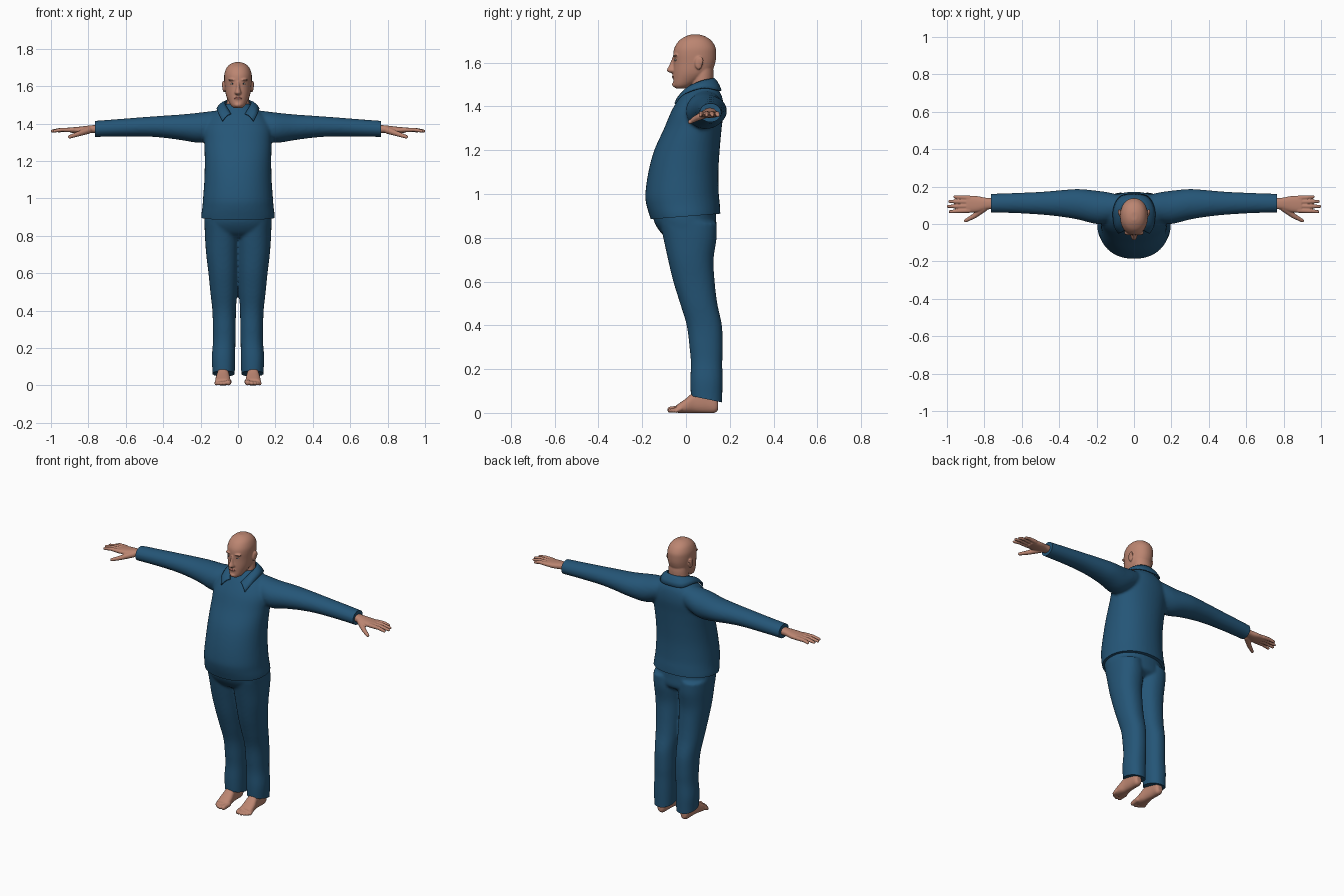
import bpy, bmesh, math
from mathutils import Vector, Matrix

if "Cube" in bpy.data.objects:
    bpy.data.objects.remove(bpy.data.objects["Cube"])


def colour(name, rgb):
    m = bpy.data.materials.new(name)
    m.diffuse_color = (*rgb, 1)
    m.use_nodes = True
    m.node_tree.nodes["Principled BSDF"].inputs["Base Color"].default_value = m.diffuse_color
    return m


BLUE = colour("blue cloth", (0.018, 0.092, 0.185))
SKIN = colour("skin", (0.50, 0.235, 0.165))
HAIR = colour("dark brown hair", (0.042, 0.031, 0.020))
LIPS = colour("lips", (0.38, 0.14, 0.11))
WHITE = colour("eye white", (0.55, 0.50, 0.46))
IRIS = colour("iris", (0.03, 0.05, 0.07))


def spline(rows, n=6):
    """Catmull-Rom through rows of numbers."""
    out = []
    for i in range(len(rows) - 1):
        p = [rows[max(0, min(len(rows) - 1, i + k))] for k in (-1, 0, 1, 2)]
        for s in range(n):
            t = s / n
            out.append([0.5 * (2 * b + (c - a) * t + (2 * a - 5 * b + 4 * c - d) * t * t
                               + (3 * b - a - 3 * c + d) * t ** 3) for a, b, c, d in zip(*p)])
    return out + [list(rows[-1])]


def loft(bm, axis, rows, power=2.0, seg=40):
    """Rows are (position on axis, min, max, min, max) in the other two axes."""
    rings = []
    for t, a0, a1, b0, b1 in spline(rows):
        ring = []
        for k in range(seg):
            w = 2 * math.pi * k / seg
            c, s = math.cos(w), math.sin(w)
            a = (a0 + a1) / 2 + (a1 - a0) / 2 * math.copysign(abs(c) ** (2 / power), c)
            b = (b0 + b1) / 2 + (b1 - b0) / 2 * math.copysign(abs(s) ** (2 / power), s)
            ring.append(bm.verts.new({"x": (t, a, b), "y": (a, t, b), "z": (a, b, t)}[axis]))
        rings.append(ring)
    for r, q in zip(rings, rings[1:]):
        for k in range(seg):
            j = (k + 1) % seg
            bm.faces.new((r[k], r[j], q[j], q[k]))
    bm.faces.new(rings[0])
    bm.faces.new(rings[-1])


def sym(rows):
    return [(z, -h, h, y0, y1) for z, h, y0, y1 in rows]


def ball(bm, c, r):
    bmesh.ops.create_uvsphere(bm, u_segments=20, v_segments=12, radius=1,
                              matrix=Matrix.Translation(c) @ Matrix.Diagonal((*r, 1)))


def capsule(bm, p, q, r0, r1):
    p, q = Vector(p), Vector(q)
    rot = (q - p).to_track_quat('Z', 'Y').to_matrix().to_4x4()
    bmesh.ops.create_cone(bm, cap_ends=True, segments=16, radius1=r0, radius2=r1,
                          depth=(q - p).length, matrix=Matrix.Translation((p + q) / 2) @ rot)
    ball(bm, p, (r0,) * 3)
    ball(bm, q, (r1,) * 3)


def mirror(bm):
    d = bmesh.ops.duplicate(bm, geom=bm.verts[:] + bm.edges[:] + bm.faces[:])["geom"]
    for v in d:
        if isinstance(v, bmesh.types.BMVert):
            v.co.x *= -1


def finish(name, bm, mats, voxel=0, smooth=4, cuts=(), lines=(), rule=None):
    """Fuse the parts, trim open ends, cut colour lines and colour by rule."""
    bmesh.ops.recalc_face_normals(bm, faces=bm.faces[:])
    me = bpy.data.meshes.new(name)
    bm.to_mesh(me)
    bm.free()
    ob = bpy.data.objects.new(name, me)
    bpy.context.collection.objects.link(ob)
    if voxel:
        m = ob.modifiers.new("fuse", 'REMESH')
        m.mode, m.voxel_size = 'VOXEL', voxel
        m = ob.modifiers.new("soften", 'SMOOTH')
        m.factor, m.iterations = 0.5, smooth
        dg = bpy.context.evaluated_depsgraph_get()
        me = bpy.data.meshes.new_from_object(ob.evaluated_get(dg))
        ob.modifiers.clear()
        ob.data = me
    b = bmesh.new()
    b.from_mesh(me)
    for co, no in cuts:
        bmesh.ops.bisect_plane(b, geom=b.verts[:] + b.edges[:] + b.faces[:], plane_co=co,
                               plane_no=no, clear_inner=True)
        bmesh.ops.holes_fill(b, edges=[e for e in b.edges if e.is_boundary], sides=0)
    for co, no in lines:
        bmesh.ops.bisect_plane(b, geom=b.verts[:] + b.edges[:] + b.faces[:], plane_co=co, plane_no=no)
    if rule:
        for f in b.faces:
            f.material_index = rule(f.calc_center_median())
    b.to_mesh(me)
    b.free()
    me.materials.clear()
    for m in mats:
        me.materials.append(m)
    return ob


# Shirt: torso and sleeves, with a V neck
bm = bmesh.new()
loft(bm, "x", [(0.06, .035, .150, 1.36, 1.475), (0.13, .01, .168, 1.32, 1.468), (0.2, .0, .178, 1.297, 1.459),
               (0.3, .024, .187, 1.311, 1.449), (0.4, .04, .18, 1.324, 1.442), (0.5, .05, .172, 1.331, 1.435),
               (0.64, .058, .166, 1.331, 1.424), (0.8, .062, .160, 1.327, 1.412)])
mirror(bm)
loft(bm, "z", sym([(.84, .192, -.145, .152), (.90, .197, -.166, .157), (.95, .191, -.181, .155),
                   (1.0, .187, -.186, .15), (1.1, .180, -.172, .148), (1.2, .178, -.145, .154),
                   (1.3, .18, -.10, .163), (1.38, .18, -.066, .172), (1.44, .145, -.03, .166),
                   (1.48, .09, 0, .147), (1.505, .065, .02, .13)]), 2.15)
finish("shirt", bm, [BLUE, SKIN], .009, 5,
       cuts=[((0, -.16, .885), (0, -.025, .315)), ((.765, 0, 0), (-1, 0, 0)), ((-.765, 0, 0), (1, 0, 0))],
       lines=[((0, 0, 1.39), (1, 0, -.58)), ((0, 0, 1.39), (1, 0, .58))],
       rule=lambda c: int(abs(c.x) < (c.z - 1.39) * .58 and c.y < .09))

# Collar: a folded band ending in two points
inner = [(0, .128, 1.527), (.048, .113, 1.525), (.07, .07, 1.515), (.063, .02, 1.492), (.038, -.025, 1.452)]
outer = [(0, .160, 1.472), (.075, .145, 1.474), (.110, .075, 1.484), (.104, -.012, 1.455), (.083, -.050, 1.412)]
bm = bmesh.new()
rows = []
for pts in (inner, outer):
    full = [(-x, y, z) for x, y, z in pts[:0:-1]] + pts
    rows.append([Vector(p) for p in spline(full, 5)])
grid = [[bm.verts.new(a.lerp(b, t) + Vector((0, 0, .008 * math.sin(math.pi * t)))) for t in (0, .33, .67, 1)]
        for a, b in zip(*rows)]
for a, b in zip(grid, grid[1:]):
    for k in range(3):
        bm.faces.new((a[k], a[k + 1], b[k + 1], b[k]))
ob = finish("collar", bm, [BLUE])
m = ob.modifiers.new("cloth", 'SOLIDIFY')
m.thickness, m.offset = .007, 0

# Trousers: two legs and the hips
bm = bmesh.new()
loft(bm, "z", [(.02, .020, .134, .028, .165), (.08, .017, .137, .022, .166), (.15, .015, .140, .020, .167),
               (.23, .014, .134, .022, .166), (.3, .012, .134, .016, .168), (.4, .011, .137, .003, .164),
               (.5, .005, .148, -.027, .143), (.6, .001, .158, -.058, .131), (.7, -.003, .170, -.082, .126),
               (.8, -.008, .177, -.104, .140), (.87, -.0, .179, -.12, .14)], 2.2)
mirror(bm)
loft(bm, "z", sym([(.79, .12, -.07, .10), (.82, .17, -.112, .138), (.88, .181, -.148, .138),
                   (.95, .175, -.15, .135)]), 2.2)
finish("trousers", bm, [BLUE], .009, 4, cuts=[((0, .02, .078), (0, .03, .145))])

# Hands: palm, four fingers and a thumb
bm = bmesh.new()
loft(bm, "x", [(.74, .08, .138, 1.348, 1.394), (.79, .077, .14, 1.350, 1.390), (.84, .064, .149, 1.347, 1.384),
               (.895, .061, .150, 1.351, 1.379)], 2.4)
for y, yt, tip in ((.072, .066, .983), (.095, .094, .993), (.118, .121, .985), (.140, .146, .958)):
    mid = (tip * .5 + .45, (y + yt) / 2, 1.367)
    capsule(bm, (.88, y, 1.366), mid, .0125, .0108)
    capsule(bm, mid, (tip, yt, 1.360), .0108, .0085)
capsule(bm, (.80, .085, 1.364), (.855, .042, 1.344), .019, .0135)
capsule(bm, (.855, .042, 1.344), (.900, .018, 1.329), .0135, .0095)
mirror(bm)
finish("hands", bm, [SKIN], .004, 2)

# Feet: sole, ankle and toes
bm = bmesh.new()
loft(bm, "y", [(.146, .066, .098, .012, .055), (.13, .055, .107, .0, .08), (.09, .052, .11, -.001, .112),
               (.04, .048, .112, 0, .098), (0, .042, .120, -.001, .066), (-.045, .04, .121, .001, .034)], 2.4)
loft(bm, "z", [(.05, .052, .108, .06, .14), (.10, .054, .106, .062, .138), (.17, .05, .11, .055, .14)])
for x, tip, r in ((.052, -.071, .0145), (.074, -.074, .0105), (.091, -.067, .010), (.105, -.057, .0095), (.117, -.045, .009)):
    capsule(bm, (x - .002, -.025, .019), (x, tip, r), r * 1.1, r)
mirror(bm)
finish("feet", bm, [SKIN], .0045, 2)

# Head: skull, neck, nose, brow, mouth, chin and ears
bm = bmesh.new()
loft(bm, "z", sym([(1.40, .07, .0, .13), (1.48, .062, .018, .124), (1.55, .059, .03, .126), (1.60, .055, .03, .12)]))
loft(bm, "z", sym([(1.482, .02, -.045, -.005), (1.497, .038, -.057, .03), (1.53, .056, -.058, .085),
                   (1.56, .066, -.058, .118), (1.60, .071, -.057, .134), (1.64, .074, -.058, .138),
                   (1.67, .072, -.052, .135), (1.70, .060, -.032, .117), (1.719, .040, -.004, .09),
                   (1.728, .016, .02, .065)]), 2.15)
loft(bm, "z", sym([(1.553, .011, -.070, -.03), (1.564, .018, -.088, -.03), (1.59, .011, -.076, -.03),
                   (1.625, .008, -.062, -.03)]))
ball(bm, (0, -.046, 1.500), (.022, .018, .014))
ball(bm, (0, -.050, 1.536), (.024, .014, .012))
for s in (1, -1):
    ball(bm, (s * .028, -.046, 1.634), (.025, .014, .007))
    ball(bm, (s * .075, .058, 1.598), (.009, .018, .030))
    ball(bm, (s * .080, .066, 1.608), (.006, .014, .020))


def hair_rule(c):
    if abs(c.x) > .0745 and c.z < 1.632:
        return 0
    line = 1.668 if c.y < -.025 else 1.655 if c.y < .015 else 1.612 if c.y < .042 else 1.63 if c.y < .07 else 1.568
    return int(c.z > line)


finish("head", bm, [SKIN, HAIR], .0042, 3, rule=hair_rule)

# Eyes, brows and lips
for name, mat, c, r in (("eyes", WHITE, (.029, -.047, 1.612), (.012, .0055, .0048)),
                        ("irises", IRIS, (.029, -.050, 1.612), (.0045, .0035, .0043)),
                        ("eyebrows", HAIR, (.030, -.0545, 1.634), (.017, .004, .0025)),
                        ("lips", LIPS, (.006, -.060, 1.536), (.015, .0045, .0055))):
    bm = bmesh.new()
    ball(bm, c, r)
    mirror(bm)
    finish(name, bm, [mat])

bpy.ops.object.select_all(action='DESELECT')
for ob in bpy.context.scene.objects:
    ob.select_set(True)
    bpy.context.view_layer.objects.active = ob
bpy.ops.object.shade_smooth_by_angle(angle=math.radians(50))
